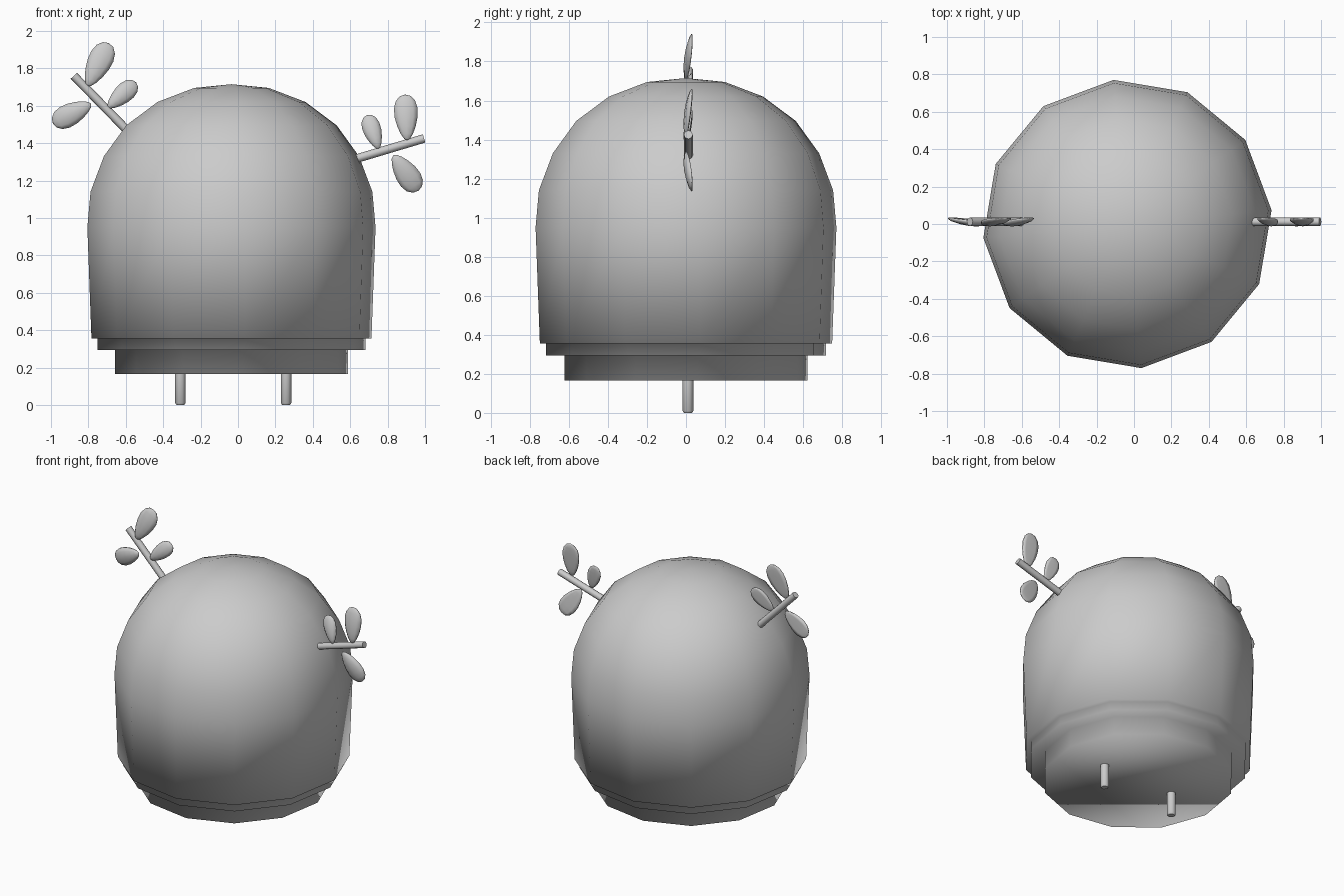
import bpy, bmesh, math
from mathutils import Vector, Matrix

cube = bpy.data.objects.get("Cube")
if cube:
    bpy.data.objects.remove(cube, do_unlink=True)

grey = bpy.data.materials.new("plain_grey")
grey.use_nodes = True
COLOUR = (0.6, 0.6, 0.6, 1)
grey.diffuse_color = COLOUR
grey.node_tree.nodes["Principled BSDF"].inputs["Base Color"].default_value = COLOUR


def finish(bm, name, angle=180):
    """Turn a bmesh into a smooth shaded grey object."""
    bmesh.ops.recalc_face_normals(bm, faces=bm.faces)
    mesh = bpy.data.meshes.new(name)
    bm.to_mesh(mesh)
    bm.free()
    mesh.materials.append(grey)
    obj = bpy.data.objects.new(name, mesh)
    bpy.context.collection.objects.link(obj)
    bpy.ops.object.select_all(action='DESELECT')
    obj.select_set(True)
    bpy.context.view_layer.objects.active = obj
    if angle >= 180:
        bpy.ops.object.shade_smooth()
    else:
        bpy.ops.object.shade_smooth_by_angle(angle=math.radians(angle))
    return obj


def lathe(name, profile, centre, sides, turn=0, angle=180):
    """Revolve (radius, height) pairs; both ends are closed."""
    bm = bmesh.new()
    rings = []
    for r, z in profile:
        ring = []
        for i in range(sides):
            a = math.radians(turn) + math.tau * i / sides
            ring.append(bm.verts.new((centre[0] + r * math.cos(a),
                                      centre[1] + r * math.sin(a), z)))
        rings.append(ring)
    for low, high in zip(rings, rings[1:]):
        for i in range(sides):
            j = (i + 1) % sides
            bm.faces.new((low[i], low[j], high[j], high[i]))
    bm.faces.new(rings[0][::-1])
    bm.faces.new(rings[-1])
    bmesh.ops.remove_doubles(bm, verts=bm.verts, dist=0.001)
    return finish(bm, name, angle)


def branch(name, start, end, radius=0.023):
    bm = bmesh.new()
    a, b = Vector(start), Vector(end)
    turn = (b - a).to_track_quat('Z', 'Y').to_matrix().to_4x4()
    bmesh.ops.create_cone(bm, cap_ends=True, segments=8, radius1=radius, radius2=radius,
                          depth=(b - a).length, matrix=Matrix.Translation((a + b) / 2) @ turn)
    finish(bm, name, 50)


def leaf(name, base, tip, width):
    """Thin teardrop, cupped and curling back towards its tip."""
    bm = bmesh.new()
    bmesh.ops.create_uvsphere(bm, u_segments=10, v_segments=8, radius=1)
    a, b = Vector((base[0], 0, base[1])), Vector((tip[0], 0, tip[1]))
    along = b - a
    back = Vector((0, 1, 0))
    side = back.cross(along.normalized())
    for v in bm.verts:
        x, y, z = v.co
        t = (z + 1) / 2
        v.co = (a + along * t + side * (x * width / 2 * (0.65 + 0.6 * t))
                + back * (0.017 * y + 0.03 * t * t + 0.012 * x * x))
    finish(bm, name)


# Body: dome with a stepped rim and a narrower base
lathe("domed_body", [
    (0.626, 0.165), (0.626, 0.295), (0.72, 0.295), (0.72, 0.355), (0.752, 0.355),
    (0.774, 0.95), (0.757, 1.14), (0.685, 1.33), (0.565, 1.495),
    (0.397, 1.62), (0.2, 1.695), (0, 1.715)], (-0.035, 0), 12, 5.5)

# Legs with slightly chamfered feet
for side, x in (("right", -0.308), ("left", 0.257)):
    lathe(side + "_leg", [(0.022, 0), (0.03, 0.01), (0.03, 0.18)], (x, 0.01), 8, 22.5, 50)

# Twigs, each with three leaves
branch("right_branch", (-0.57, 0.012, 1.445), (-0.878, 0.012, 1.76))
branch("left_branch", (0.61, 0.012, 1.31), (0.995, 0.012, 1.425))

LEAVES = {
    "right_upper_leaf": ((-0.805, 1.705), (-0.69, 1.935), 0.14),
    "right_inner_leaf": ((-0.695, 1.59), (-0.545, 1.725), 0.11),
    "right_outer_leaf": ((-0.785, 1.61), (-0.99, 1.505), 0.13),
    "left_upper_leaf": ((0.905, 1.415), (0.893, 1.66), 0.135),
    "left_inner_leaf": ((0.752, 1.37), (0.69, 1.55), 0.105),
    "left_lower_leaf": ((0.83, 1.335), (0.965, 1.145), 0.135),
}
for name, (base, tip, width) in LEAVES.items():
    leaf(name, base, tip, width)
